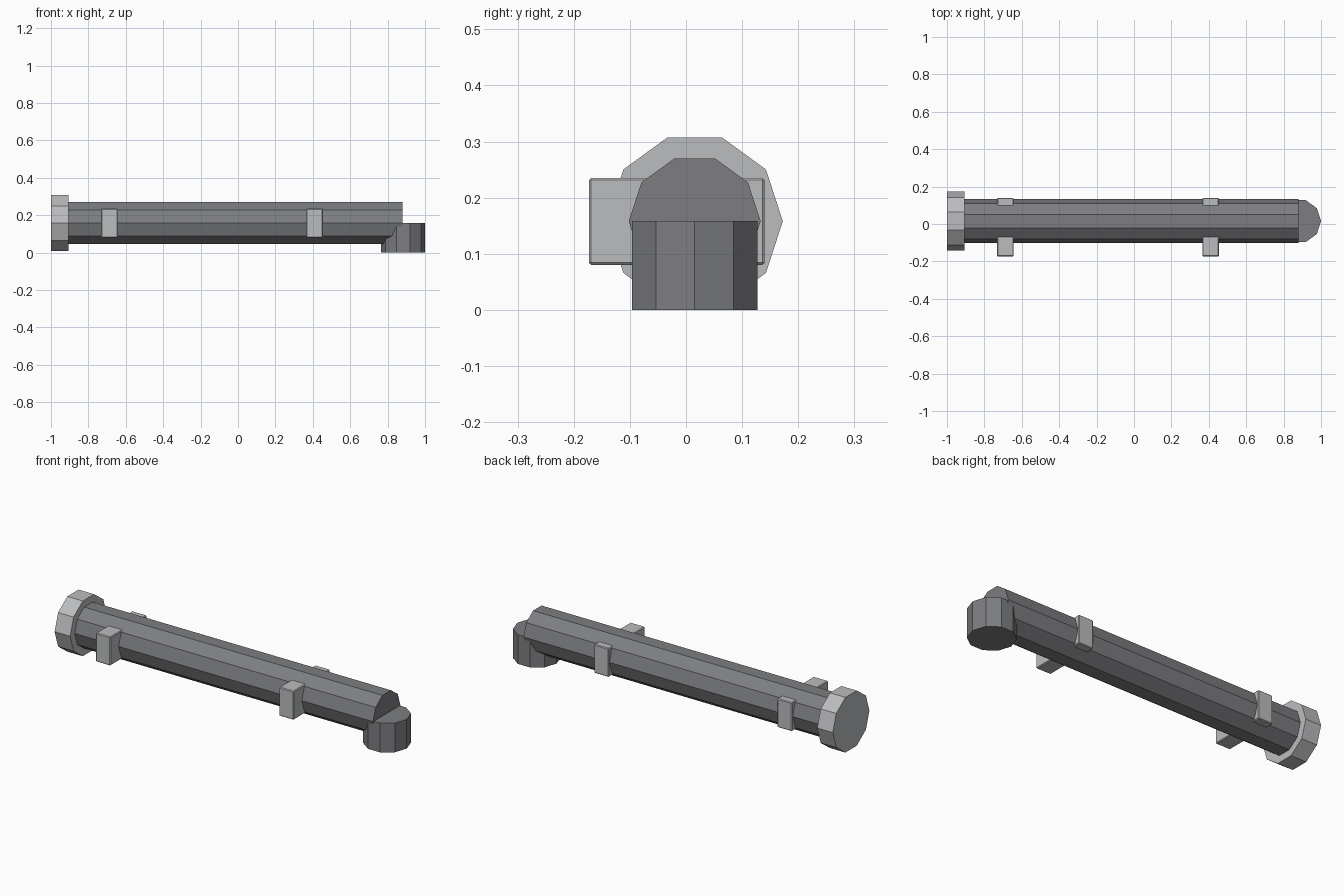
import bpy
import math
from mathutils import Matrix

cube = bpy.data.objects.get("Cube")
if cube:
    bpy.data.objects.remove(cube, do_unlink=True)

AXIS_Y, AXIS_Z = 0.0155, 0.158   # pipe centre line
PIPE_R, CAP_R = 0.1175, 0.157


def material(name, value):
    m = bpy.data.materials.new(name)
    m.use_nodes = True
    m.diffuse_color = (*value, 1)
    m.node_tree.nodes["Principled BSDF"].inputs["Base Color"].default_value = (*value, 1)
    return m


dark = material("dark grey", (0.205, 0.208, 0.22))
light = material("light grey", (0.50, 0.505, 0.515))


def finish(name, mat):
    ob = bpy.context.object
    ob.name = name
    ob.data.materials.append(mat)
    return ob


def decagon(name, radius, length, centre, along_x, mat):
    """Ten-sided prism with a corner pointing to +y (lying) or +x (upright)."""
    bpy.ops.mesh.primitive_cylinder_add(vertices=10, radius=radius, depth=length)
    ob = finish(name, mat)
    turn = Matrix.Rotation(math.pi / 2, 4, 'Y' if along_x else 'Z')
    ob.data.transform(Matrix.Translation(centre) @ turn)
    return ob


def lying(name, radius, x0, x1, mat):
    return decagon(name, radius, x1 - x0, ((x0 + x1) / 2, AXIS_Y, AXIS_Z), True, mat)


# Long pipe and its end cap
lying("main_pipe", PIPE_R, -0.95, 0.88, dark)
lying("end_cap", CAP_R, -1.0, -0.907, light)

# Short outlet pointing down
decagon("outlet_pipe", PIPE_R, AXIS_Z, (1 - PIPE_R, AXIS_Y, AXIS_Z / 2), False, dark)

# Bevelled mounting brackets around the pipe
for name, x in (("right_bracket", -0.688), ("left_bracket", 0.41)):
    bpy.ops.mesh.primitive_cube_add(size=1, location=(x, -0.0165, 0.1575))
    bracket = finish(name, light)
    bracket.data.transform(Matrix.Diagonal((0.088, 0.313, 0.155, 1)))
    bevel = bracket.modifiers.new("edge_bevel", 'BEVEL')
    bevel.width = 0.004
    bevel.segments = 1
